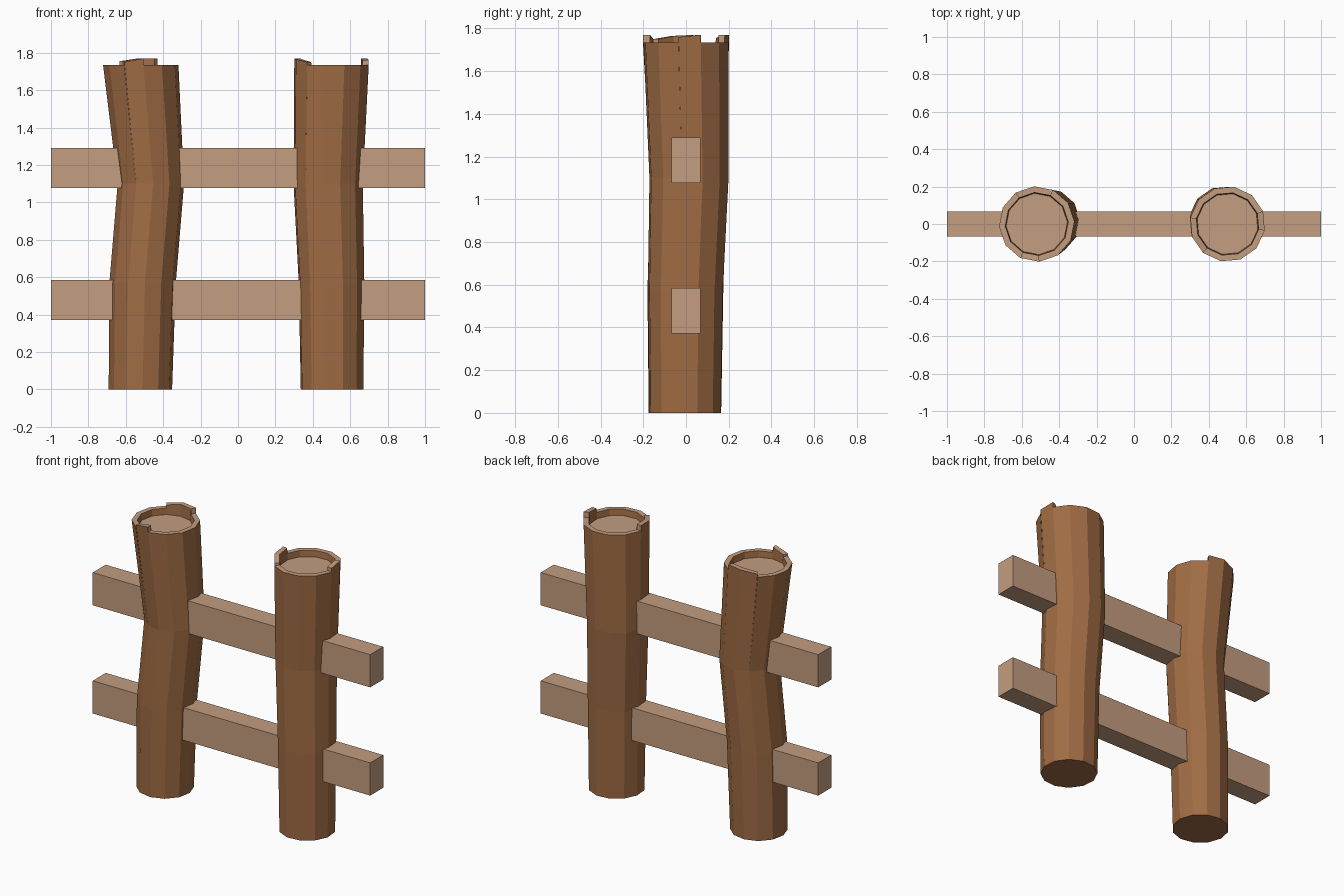
import bpy, bmesh, math
from mathutils import Vector

if "Cube" in bpy.data.objects:
    bpy.data.objects.remove(bpy.data.objects["Cube"])

def material(name, rgb):
    m = bpy.data.materials.new(name)
    m.diffuse_color = (*rgb, 1)
    m.use_nodes = True
    m.node_tree.nodes["Principled BSDF"].inputs["Base Color"].default_value = m.diffuse_color
    return m

bark = material("brown_bark", (0.352, 0.150, 0.058))
wood = material("pale_cut_wood", (0.546, 0.337, 0.216))

SIDES, RIM_Z, FLOOR_Z = 12, 1.735, 1.695

def finish(bm, name, mats):
    mesh = bpy.data.meshes.new(name)
    bm.to_mesh(mesh)
    bm.free()
    for m in mats:
        mesh.materials.append(m)
    ob = bpy.data.objects.new(name, mesh)
    bpy.context.collection.objects.link(ob)
    return ob

def post(name, rings, start, top, raised):
    """rings: (x, y, z, radius); start: first corner angle from the front;
    top: (x, y, outer radius, inner radius); raised: bark plate -> corner heights"""
    bm = bmesh.new()

    def pt(cx, cy, z, r, k):
        a = math.radians(start + 360 / SIDES * k)
        return Vector((cx + r * math.sin(a), cy - r * math.cos(a), z))

    def face(pts, mat=0):
        bm.faces.new([bm.verts.new(p) for p in pts]).material_index = mat

    tx, ty, ro, ri = top
    heights = lambda k: raised.get(k % SIDES, (RIM_Z, RIM_Z))
    for k in range(SIDES):
        # bark sides
        for (x0, y0, z0, r0), (x1, y1, z1, r1) in zip(rings, rings[1:]):
            face([pt(x0, y0, z0, r0, k), pt(x0, y0, z0, r0, k + 1),
                  pt(x1, y1, z1, r1, k + 1), pt(x1, y1, z1, r1, k)])
        # top plate with its own rim height
        h0, h1 = heights(k)
        o0, o1 = pt(tx, ty, h0, ro, k), pt(tx, ty, h1, ro, k + 1)
        i0, i1 = pt(tx, ty, h0, ri, k), pt(tx, ty, h1, ri, k + 1)
        x, y, z, r = rings[-1]
        face([pt(x, y, z, r, k), pt(x, y, z, r, k + 1), o1, o0])
        face([o0, o1, i1, i0], 1)
        face([i0, i1, pt(tx, ty, FLOOR_Z, ri - 0.005, k + 1),
              pt(tx, ty, FLOOR_Z, ri - 0.005, k)])
        # step between neighbouring plates
        prev = heights(k - 1)[1]
        if abs(prev - h0) > 0.001:
            step = [o0, i0, pt(tx, ty, prev, ri, k), pt(tx, ty, prev, ro, k)]
            face(step, 1)
    # bottom cap and recessed cut-wood floor
    x, y, z, r = rings[0]
    face([pt(x, y, z, r, -k) for k in range(SIDES)])
    face([pt(tx, ty, FLOOR_Z, ri - 0.005, k) for k in range(SIDES)], 1)
    bmesh.ops.remove_doubles(bm, verts=bm.verts, dist=0.0005)
    return finish(bm, name, [bark, wood])

post("left_post",
     [(-0.522, -0.005, 0, 0.170), (-0.510, -0.003, 0.57, 0.178), (-0.466, 0.012, 1.10, 0.178)],
     4, (-0.52, 0.0, 0.202, 0.169),
     {5: (1.77, 1.77), 6: (1.77, 1.755), 11: (1.75, 1.77)})
post("right_post",
     [(0.503, -0.005, 0, 0.170), (0.500, -0.003, 0.57, 0.178), (0.482, 0.014, 1.10, 0.188)],
     -10, (0.50, 0.0, 0.202, 0.169),
     {3: (1.76, 1.77), 9: (1.77, 1.765), 10: (1.765, 1.75)})

# horizontal rails
for name, zc in (("lower_rail", 0.479), ("upper_rail", 1.184)):
    bm = bmesh.new()
    bmesh.ops.create_cube(bm, size=1)
    for v in bm.verts:
        v.co = Vector((v.co.x * 2, v.co.y * 0.134, v.co.z * 0.213 + zc))
    finish(bm, name, [wood])
